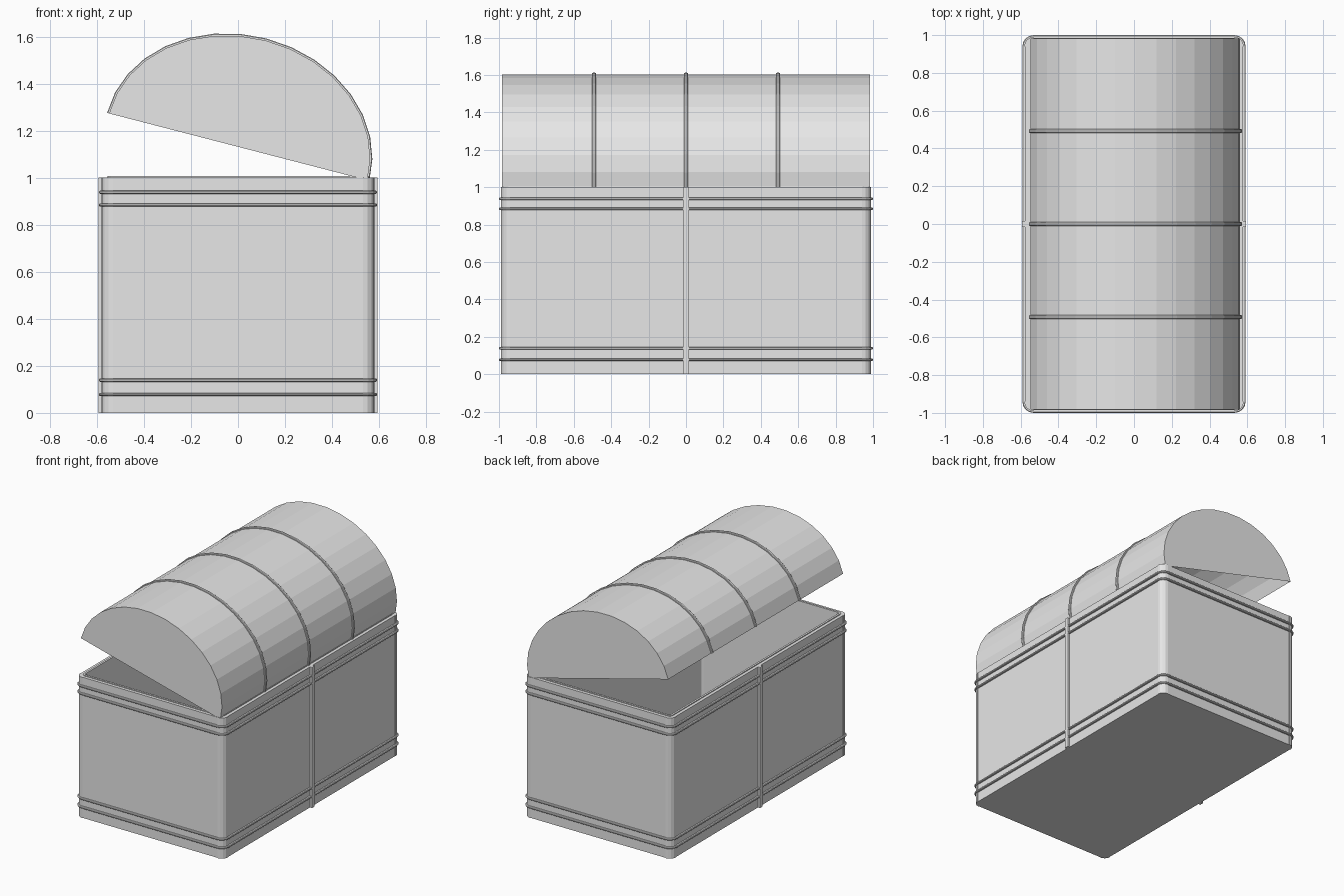
import bpy, bmesh, math
from mathutils import Matrix, Vector

if "Cube" in bpy.data.objects:
    bpy.data.objects.remove(bpy.data.objects["Cube"])

grey = bpy.data.materials.new("plain_grey")
grey.diffuse_color = (0.8, 0.8, 0.8, 1)
grey.use_nodes = True
grey.node_tree.nodes["Principled BSDF"].inputs["Base Color"].default_value = grey.diffuse_color

HX, HY, R = 0.577, 0.986, 0.045      # chest half sizes and corner radius


def make(name, bm):
    bmesh.ops.recalc_face_normals(bm, faces=bm.faces)
    me = bpy.data.meshes.new(name)
    bm.to_mesh(me)
    bm.free()
    me.materials.append(grey)
    ob = bpy.data.objects.new(name, me)
    bpy.context.collection.objects.link(ob)
    return ob


def corner(off, sx, sy, seg=4):
    """Arc points of one corner of the rounded rectangle, grown by off."""
    r = max(R + off, 0.012)
    cx, cy = HX + off - r, HY + off - r
    a = [math.pi / 2 * i / seg for i in range(seg + 1)]
    pts = [(sx * (cx + r * math.cos(t)), sy * (cy + r * math.sin(t))) for t in a]
    return pts if sx * sy > 0 else pts[::-1]


def outline(off):
    return [p for sx, sy in ((1, 1), (-1, 1), (-1, -1), (1, -1))
            for p in corner(off, sx, sy)]


def loft(bm, rings, closed=False):
    loops = [[bm.verts.new((x, y, z)) for x, y in outline(off)] for off, z in rings]
    pairs = list(zip(loops, loops[1:]))
    if closed:
        pairs.append((loops[-1], loops[0]))
    for a, b in pairs:
        n = len(a)
        for i in range(n):
            bm.faces.new((a[i], a[(i + 1) % n], b[(i + 1) % n], b[i]))
    return loops


# Hollow chest with a small raised lip inside the rim
bm = bmesh.new()
loops = loft(bm, [(0, 0), (0, 1.0), (-0.022, 1.0), (-0.022, 1.006),
                  (-0.036, 1.006), (-0.036, 0.03)])
bm.faces.new(loops[0][::-1])
bm.faces.new(loops[-1])
make("chest_body", bm)

# Thin corner guards
for i, (sx, sy) in enumerate(((1, 1), (-1, 1), (-1, -1), (1, -1))):
    bm = bmesh.new()
    pts = corner(0.004, sx, sy) + corner(-0.004, sx, sy)[::-1]
    f = bm.faces.new([bm.verts.new((x, y, 0)) for x, y in pts])
    ext = bmesh.ops.extrude_face_region(bm, geom=[f])
    bmesh.ops.translate(bm, vec=(0, 0, 1.0),
                        verts=[v for v in ext["geom"] if isinstance(v, bmesh.types.BMVert)])
    make(f"corner_guard_{i + 1}", bm)

# Horizontal beads round the chest
for i, z in enumerate((0.078, 0.139, 0.884, 0.938)):
    bm = bmesh.new()
    loft(bm, [(-0.004, z - 0.007), (0.010, z - 0.007), (0.014, z - 0.003),
              (0.014, z + 0.003), (0.010, z + 0.007), (-0.004, z + 0.007)], True)
    make(f"chest_band_{i + 1}", bm)

# Upright straps in the middle of the long sides
for name, s in (("right_strap", 1), ("left_strap", -1)):
    bm = bmesh.new()
    bmesh.ops.create_cube(bm, size=1, matrix=Matrix.Translation((s * 0.582, 0, 0.5))
                          @ Matrix.Diagonal((0.022, 0.03, 1.0, 1)))
    make(name, bm)

# Domed lid, tilted open
SEG = 16
TILT = Matrix.Translation((0.001, 0, 1.131)) @ Matrix.Rotation(math.radians(14.5), 4, 'Y')


def arch(bm, a, b, y):
    t = [math.pi * i / SEG for i in range(SEG + 1)]
    return [bm.verts.new(TILT @ Vector((a * math.cos(u), y, b * math.sin(u)))) for u in t]


def bridge(bm, p, q):
    for i in range(SEG):
        bm.faces.new((p[i], p[i + 1], q[i + 1], q[i]))


bm = bmesh.new()
front, back = arch(bm, 0.567, 0.467, -0.983), arch(bm, 0.567, 0.467, 0.983)
bridge(bm, front, back)
bm.faces.new(front)
bm.faces.new(back[::-1])
make("lid", bm)

# Hoops over the lid
for i, y in enumerate((-0.492, 0, 0.492)):
    bm = bmesh.new()
    rows = [arch(bm, 0.567 + d, 0.467 + d, y + w) for d, w in
            ((0, -0.01), (0.006, -0.01), (0.009, -0.006), (0.009, 0.006), (0.006, 0.01), (0, 0.01))]
    for p, q in zip(rows, rows[1:] + rows[:1]):
        bridge(bm, p, q)
    for e in (0, -1):
        bm.faces.new([r[e] for r in rows])
    make(f"lid_hoop_{i + 1}", bm)
